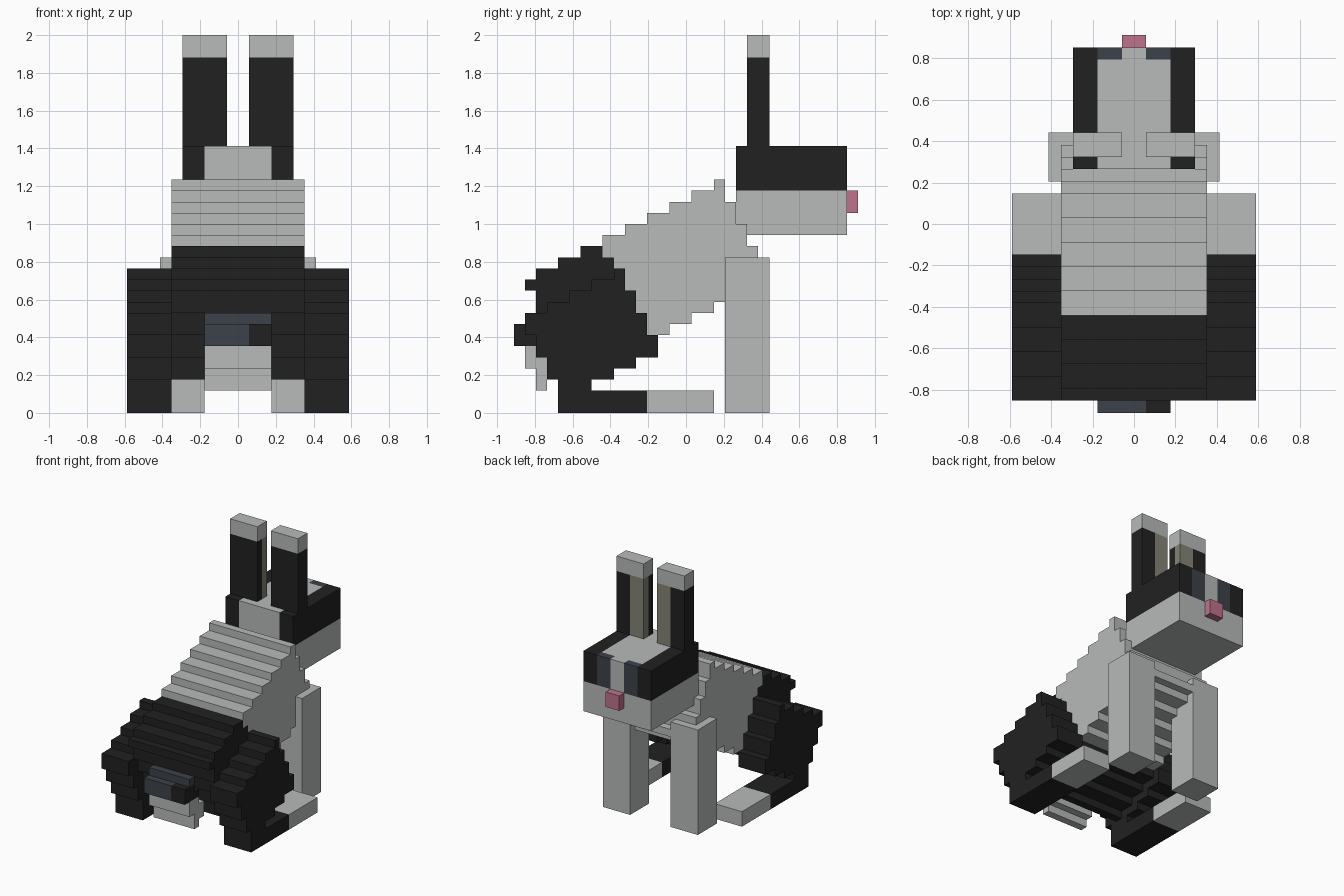
import bpy
import bmesh

if "Cube" in bpy.data.objects:
    bpy.data.objects.remove(bpy.data.objects["Cube"], do_unlink=True)

U = 1 / 17      # one block; the figure is 34 blocks tall
MID = 15.5      # block index of the middle of its length


def material(name, r, g, b):
    m = bpy.data.materials.new(name)
    m.use_nodes = True
    m.diffuse_color = (r, g, b, 1)
    m.node_tree.nodes["Principled BSDF"].inputs["Base Color"].default_value = (r, g, b, 1)
    return m


white = material("soft white", 0.48, 0.495, 0.49)
black = material("fur black", 0.0155, 0.0155, 0.0155)
slate = material("dark slate", 0.046, 0.054, 0.068)
pink = material("nose pink", 0.52, 0.17, 0.26)
taupe = material("inner ear taupe", 0.23, 0.23, 0.18)


def extrude_profile(name, mat, x0, x1, outline):
    """Extrude a (y, z) outline, in blocks, from x0 to x1."""
    bm = bmesh.new()
    verts = [bm.verts.new((x0 * U, (y - MID) * U, z * U)) for y, z in outline]
    face = bm.faces.new(verts)
    moved = bmesh.ops.extrude_face_region(bm, geom=[face], use_keep_orig=True)
    bmesh.ops.translate(bm, vec=((x1 - x0) * U, 0, 0),
                        verts=[v for v in moved["geom"] if isinstance(v, bmesh.types.BMVert)])
    bmesh.ops.recalc_face_normals(bm, faces=bm.faces)
    mesh = bpy.data.meshes.new(name)
    bm.to_mesh(mesh)
    bm.free()
    mesh.materials.append(mat)
    obj = bpy.data.objects.new(name, mesh)
    bpy.context.collection.objects.link(obj)
    return obj


def box(name, mat, x, y, z):
    return extrude_profile(name, mat, *x, [(y[0], z[0]), (y[1], z[0]), (y[1], z[1]), (y[0], z[1])])


def stepped(name, mat, x, base, rear, front):
    """Stack one-block rows, each running from its rear to its front limit."""
    up, down = [], []
    for i, (a, b) in enumerate(zip(rear, front)):
        for side, y in ((up, b), (down, a)):
            if side and side[-1][0] == y:
                side[-1] = (y, base + i + 1)
            else:
                side += [(y, base + i), (y, base + i + 1)]
    return extrude_profile(name, mat, *x, up + down[::-1])


def pair(maker, name, mat, x, *args):
    """Make a part on the left (+x) and its twin on the right."""
    maker("left_" + name, mat, x, *args)
    maker("right_" + name, mat, (-x[1], -x[0]), *args)


# Sloping body: black rump and white torso
stepped("rump", black, (-6, 6), 3,
        [5, 5, 4, 4, 3, 3, 2, 2, 1, 2, 4, 6],
        [6, 8, 10, 12, 12, 11, 11, 10, 10, 9, 9, 8])
stepped("torso", white, (-6, 6), 7,
        [12, 11, 11, 10, 10, 9, 9, 8, 8, 10, 12, 14, 16, 18],
        [14, 16, 18, 20, 22, 23, 22, 22, 21, 21, 20, 20, 19, 19])

# Hind legs
pair(stepped, "thigh", black, (6, 10), 2,
     [4, 3, 3, 2, 2, 1, 1, 3, 5, 7, 9],
     [7, 9, 11, 13, 13, 12, 12, 11, 11, 10, 10])
pair(box, "heel", black, (6, 10), (4, 12), (0, 2))
pair(box, "hind_foot", white, (6, 10), (12, 18), (0, 2))

# Front legs
pair(box, "front_leg", white, (3, 7), (19, 23), (0, 14))

# Tail: pale underside, dark top
stepped("tail_underside", white, (-3, 3), 2, [2, 2, 1, 1], [3, 4, 4, 3])
stepped("tail_top", slate, (-3, 1), 6, [0, 0, 1], [3, 2, 2])
stepped("tail_top_edge", slate, (1, 3), 8, [1], [2])
stepped("tail_patch", black, (1, 3), 6, [0, 0], [3, 2])

# Head
box("muzzle", white, (-5, 5), (20, 30), (16, 20))
box("crown", white, (-3, 3), (20, 29), (20, 24))
box("face_blaze", white, (-1, 1), (29, 30), (20, 24))
pair(box, "cheek", black, (3, 5), (20, 30), (20, 24))
pair(box, "eye", slate, (1, 3), (29, 30), (20, 24))
box("nose", pink, (-1, 1), (30, 31), (18, 20))

# Ears
pair(box, "ear_outer", black, (3, 5), (21, 23), (24, 32))
pair(box, "ear_back", black, (1, 3), (21, 22), (24, 32))
pair(box, "ear_inner", taupe, (1, 3), (22, 23), (24, 32))
pair(box, "ear_tip", white, (1, 5), (21, 23), (32, 34))
